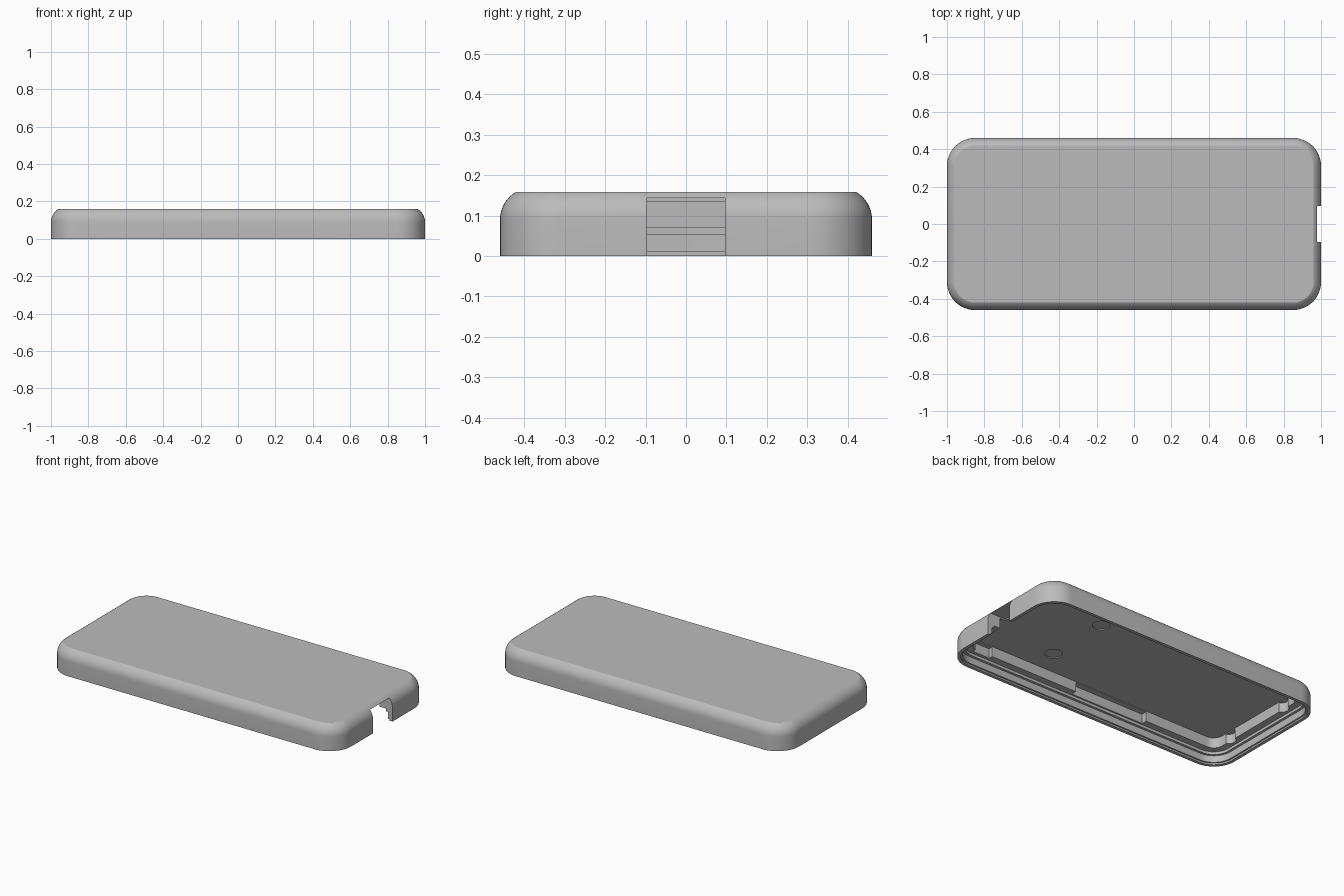
import bpy, bmesh, math

if "Cube" in bpy.data.objects:
    bpy.data.objects.remove(bpy.data.objects["Cube"])

HX, HY, R = 1.0, 0.46, 0.15

grey = bpy.data.materials.new("plain_grey")
grey.diffuse_color = (0.5, 0.5, 0.5, 1)
grey.use_nodes = True
grey.node_tree.nodes["Principled BSDF"].inputs["Base Color"].default_value = grey.diffuse_color


def ring(bm, inset, z, steps=12):
    """Rounded rectangle loop, inset from the outer outline."""
    r = R - inset
    verts = []
    for i, (sx, sy) in enumerate([(1, 1), (-1, 1), (-1, -1), (1, -1)]):
        for k in range(steps + 1):
            a = math.pi / 2 * (i + k / steps)
            verts.append(bm.verts.new((sx * (HX - R) + r * math.cos(a),
                                       sy * (HY - R) + r * math.sin(a), z)))
    return verts


def finish(bm, name):
    bmesh.ops.recalc_face_normals(bm, faces=bm.faces)
    me = bpy.data.meshes.new(name)
    bm.to_mesh(me)
    bm.free()
    ob = bpy.data.objects.new(name, me)
    bpy.context.collection.objects.link(ob)
    me.materials.append(grey)
    return ob


def box(name, lo, hi):
    bm = bmesh.new()
    bmesh.ops.create_cube(bm, size=1)
    for v in bm.verts:
        v.co = [(a + b) / 2 + c * (b - a) for a, b, c in zip(lo, hi, v.co)]
    return finish(bm, name)


def disc(name, x, y, r, z0, z1):
    bm = bmesh.new()
    bmesh.ops.create_cone(bm, cap_ends=True, segments=32, radius1=r, radius2=r, depth=z1 - z0)
    bmesh.ops.translate(bm, verts=bm.verts, vec=(x, y, (z0 + z1) / 2))
    return finish(bm, name)


# Shell section: (inset, height) from the ceiling out over the ledges, rim and rounded top edge
inner = [(0.09, 0.135), (0.09, 0.07), (0.045, 0.07), (0.045, 0.053),
         (0.03, 0.053), (0.03, 0.01), (0.02, 0.01), (0.02, 0.0)]
arc_r, arc_end = 0.079, math.radians(60)
outer = [(0.0, 0.0)] + [(arc_r * (1 - math.cos(arc_end * k / 8)),
                         0.09 + arc_r * math.sin(arc_end * k / 8)) for k in range(9)]

bm = bmesh.new()
loops = [ring(bm, t, z) for t, z in inner + outer]
for a, b in zip(loops, loops[1:]):
    n = len(a)
    for i in range(n):
        bm.faces.new((a[i], a[(i + 1) % n], b[(i + 1) % n], b[i]))
bm.faces.new(loops[0])
bm.faces.new(loops[-1])
shell = finish(bm, "case_shell")

# Port opening, wall pockets, corner screw pockets and shallow ceiling discs
cutters = [box("port_cutter", (0.87, -0.096, -0.1), (1.1, 0.096, 0.143)),
           box("long_pocket_cutter", (-0.40, -0.405, 0.06), (0.12, -0.34, 0.13)),
           box("short_pocket_cutter", (0.74, -0.395, 0.06), (0.86, -0.34, 0.13))]
for s in (-1, 1):
    cutters.append(disc("screw_pocket_cutter", -0.895, s * 0.233, 0.042, 0.06, 0.13))
    cutters.append(disc("ceiling_disc_cutter", 0.418, s * 0.209, 0.05, 0.12, 0.14))

bpy.context.view_layer.objects.active = shell
shell.select_set(True)
for c in cutters:
    mod = shell.modifiers.new("cut", "BOOLEAN")
    mod.operation = "DIFFERENCE"
    mod.solver = "EXACT"
    mod.object = c
    bpy.ops.object.modifier_apply(modifier=mod.name)
    bpy.data.objects.remove(c)

bpy.ops.object.shade_smooth_by_angle(angle=math.radians(25))
